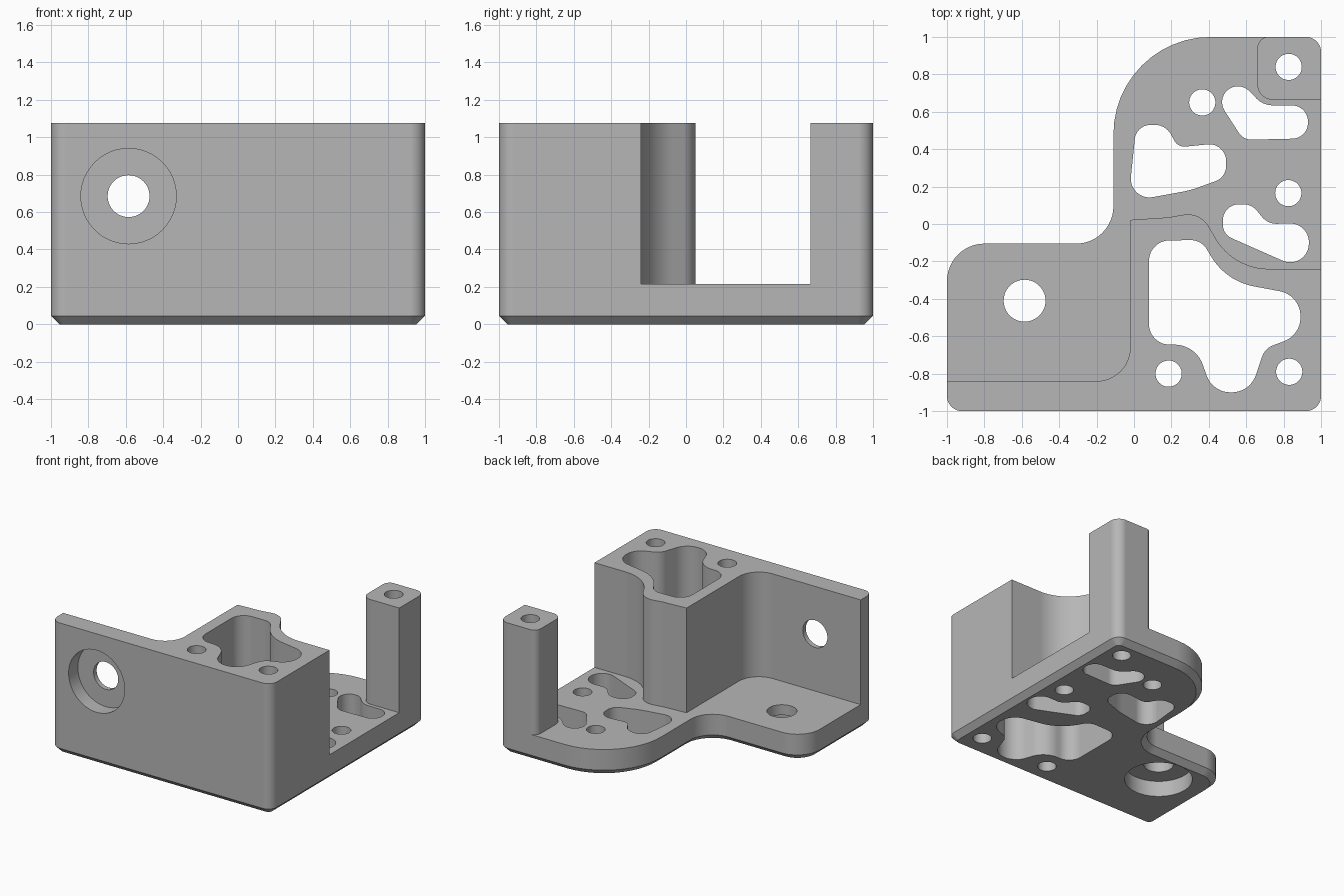
import bpy, bmesh, math
from mathutils import Vector, Matrix

if "Cube" in bpy.data.objects:
    bpy.data.objects.remove(bpy.data.objects["Cube"], do_unlink=True)

grey = bpy.data.materials.new("light_grey")
grey.use_nodes = True
GREY = (0.47, 0.47, 0.47, 1)
grey.diffuse_color = GREY
grey.node_tree.nodes["Principled BSDF"].inputs["Base Color"].default_value = GREY

TOP, FLOOR, CHAMFER = 1.075, 0.215, 0.045


def rounded(corners, steps=12):
    """Outline from (x, y, radius) corners, each replaced by a tangent arc."""
    pts, n = [], len(corners)
    for i, (x, y, r) in enumerate(corners):
        p = Vector((x, y))
        if r == 0:
            pts.append(p)
            continue
        a = Vector(corners[i - 1][:2]) - p
        b = Vector(corners[(i + 1) % n][:2]) - p
        limit = 0.6 * min(a.length, b.length)
        a.normalize()
        b.normalize()
        half = math.acos(a.dot(b)) / 2
        t = min(r / math.tan(half), limit)
        centre = p + (a + b).normalized() * (t / math.cos(half))
        v0, v1 = p + a * t - centre, p + b * t - centre
        sweep = math.atan2(v0.x * v1.y - v0.y * v1.x, v0.dot(v1))
        for k in range(steps + 1):
            c, s = math.cos(sweep * k / steps), math.sin(sweep * k / steps)
            pts.append(centre + Vector((c * v0.x - s * v0.y, s * v0.x + c * v0.y)))
    return pts


def inset(pts, d):
    """Move a counter-clockwise outline inward by d."""
    out, n = [], len(pts)
    for i, p in enumerate(pts):
        e0 = (p - pts[i - 1]).normalized()
        e1 = (pts[(i + 1) % n] - p).normalized()
        n0, n1 = Vector((-e0.y, e0.x)), Vector((-e1.y, e1.x))
        m = (n0 + n1).normalized()
        out.append(p + m * (d / m.dot(n0)))
    return out


def loft(name, rings):
    """Solid through rising (outline, z) rings, faces wound outward."""
    first = rings[0][0]
    area = sum(first[i - 1].x * p.y - first[i - 1].y * p.x
               for i, p in enumerate(first))
    step = 1 if area > 0 else -1
    bm = bmesh.new()
    loops = [[bm.verts.new((p.x, p.y, z)) for p in pts[::step]] for pts, z in rings]
    n = len(first)
    for lo, hi in zip(loops, loops[1:]):
        for i in range(n):
            j = (i + 1) % n
            bm.faces.new((lo[i], lo[j], hi[j], hi[i]))
    bm.faces.new(loops[0][::-1])
    bm.faces.new(loops[-1])
    bm.normal_update()
    mesh = bpy.data.meshes.new(name)
    bm.to_mesh(mesh)
    bm.free()
    ob = bpy.data.objects.new(name, mesh)
    ob.data.materials.append(grey)
    bpy.context.scene.collection.objects.link(ob)
    return ob


def cylinder(x, y, r, z0, z1):
    circle = [Vector((x + r * math.cos(a), y + r * math.sin(a)))
              for a in (math.tau * k / 48 for k in range(48))]
    return loft("hole_cutter", [(circle, z0), (circle, z1)])


def cut(body, cutter):
    """Subtract the cutter, then discard it; use the first solver that succeeds."""
    cutter.hide_render = True
    mod = body.modifiers.new("cut", 'BOOLEAN')
    mod.operation, mod.object = 'DIFFERENCE', cutter
    for solver in ('EXACT', 'MANIFOLD', 'FLOAT'):
        mod.solver = solver
        graph = bpy.context.evaluated_depsgraph_get()
        result = bpy.data.meshes.new_from_object(body.evaluated_get(graph))
        if len(result.polygons):
            break
    body.modifiers.remove(mod)
    body.data = result
    bpy.data.objects.remove(cutter, do_unlink=True)


# Full-height body with a chamfered foot
outline = rounded([(-1, -1, .08), (1, -1, .08), (1, 1, .08),
                   (-.11, 1, .52), (-.11, -.105, .2), (-1, -.105, .2)])
bracket = loft("mounting_bracket", [(inset(outline, CHAMFER), 0),
                                    (outline, CHAMFER), (outline, TOP)])

# Clear the space above the floor, leaving front wall, block and corner post
clearance = rounded([(-1.2, -.84, 0), (-.02, -.84, .18), (-.02, .022, 0),
                     (.18, .035, .25), (.355, .065, .13), (.53, -.24, .33),
                     (1.2, -.24, 0), (1.2, .665, 0), (.66, .665, .08),
                     (.66, 1, .08), (.76, 1.003, 0), (.76, 1.2, 0), (-1.2, 1.2, 0)])
cut(bracket, loft("clearance_cutter", [(clearance, FLOOR), (clearance, 1.3)]))

# Lightening pockets
pockets = [
    # deep block pocket
    [(.08, -.09, .11), (.36, -.085, .1), (.49, -.305, .35), (.89, -.38, .135),
     (.89, -.594, .135), (.7, -.665, .1), (.62, -.9, .135), (.42, -.9, .135),
     (.33, -.645, .16), (.08, -.645, .11)],
    # pocket beside the post
    [(.44, .674, .085), (.566, .762, .085), (.69, .635, .12),
     (.93, .633, .085), (.93, .458, .085), (.585, .45, .08)],
    # left floor pocket
    [(.012, .53, .085), (.17, .53, .1), (.235, .41, .06), (.49, .435, .09),
     (.495, .25, .09), (.3, .18, .5), (-.03, .12, .1)],
    # right floor pocket
    [(.475, -.055, .08), (.475, .105, .085), (.63, .105, .09),
     (.715, .0, .1), (.935, .005, .1), (.935, -.258, .1)],
]
for corners in pockets:
    shape = rounded(corners)
    cut(bracket, loft("pocket_cutter", [(shape, -.2), (shape, 1.3)]))

# Screw holes
for x, y in [(.185, -.8), (.83, -.79), (.825, .165), (.827, .84), (.365, .65)]:
    cut(bracket, cylinder(x, y, .07, -.2, 1.3))

# Counterbored floor hole, opened from below
cut(bracket, cylinder(-.585, -.41, .112, -.2, .5))
cut(bracket, cylinder(-.585, -.41, .255, -.2, .13))

# Counterbored wall hole, opened from the front
for r, depth in [(.112, .4), (.255, .12)]:
    bore = cylinder(0, 0, r, -.3, depth)
    bore.data.transform(Matrix.Translation((-.585, -1, .685))
                        @ Matrix.Rotation(-math.pi / 2, 4, 'X'))
    cut(bracket, bore)

# Smooth curves, flat planes
bpy.ops.object.select_all(action='DESELECT')
bracket.select_set(True)
bpy.context.view_layer.objects.active = bracket
bpy.ops.object.shade_smooth_by_angle(angle=math.radians(30))
weighted = bracket.modifiers.new("flat_planes", 'WEIGHTED_NORMAL')
weighted.keep_sharp = True
